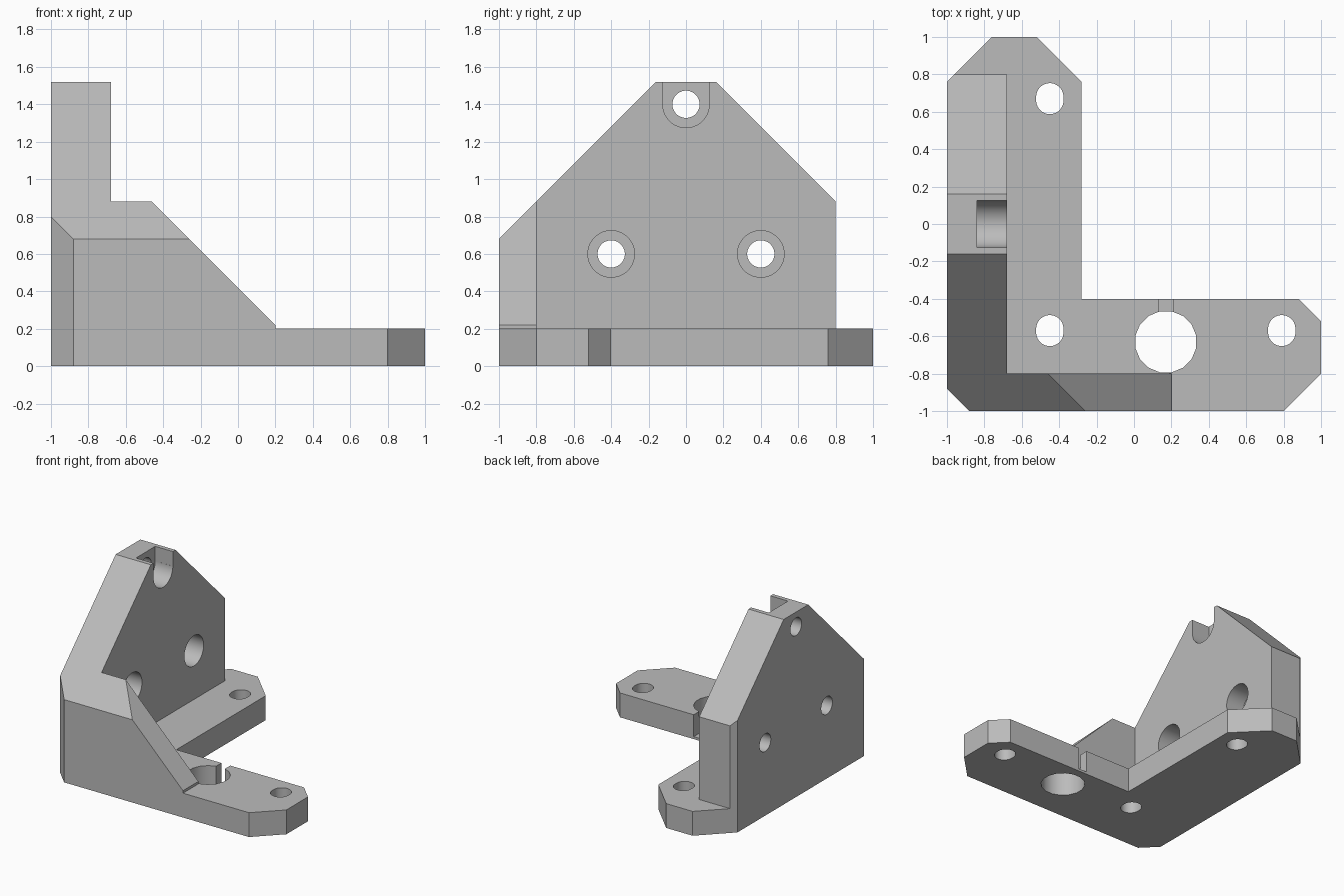
import bpy, bmesh, math
from mathutils import Matrix, Vector

cube = bpy.data.objects.get("Cube")
if cube:
    bpy.data.objects.remove(cube, do_unlink=True)

grey = bpy.data.materials.new("plain grey")
grey.use_nodes = True
colour = (0.5, 0.5, 0.5, 1)
grey.diffuse_color = colour
grey.node_tree.nodes["Principled BSDF"].inputs["Base Color"].default_value = colour


def make(name, bm):
    bmesh.ops.recalc_face_normals(bm, faces=bm.faces)
    mesh = bpy.data.meshes.new(name)
    bm.to_mesh(mesh)
    bm.free()
    mesh.materials.append(grey)
    ob = bpy.data.objects.new(name, mesh)
    bpy.context.collection.objects.link(ob)
    return ob


def block(name, low, high, bevels=()):
    """Box trimmed by planes, each given as a point and an outward normal."""
    bm = bmesh.new()
    low, high = Vector(low), Vector(high)
    bmesh.ops.create_cube(bm, size=1, matrix=Matrix.Translation((low + high) / 2)
                          @ Matrix.Diagonal((*(high - low), 1)))
    for point, normal in bevels:
        bmesh.ops.bisect_plane(bm, geom=bm.verts[:] + bm.edges[:] + bm.faces[:],
                               plane_co=point, plane_no=normal, clear_outer=True)
        bmesh.ops.holes_fill(bm, edges=[e for e in bm.edges if e.is_boundary])
    return make(name, bm)


def prism(name, outline, height):
    bm = bmesh.new()
    face = bm.faces.new([bm.verts.new((x, y, 0)) for x, y in outline])
    top = bmesh.ops.extrude_face_region(bm, geom=[face])["geom"]
    bmesh.ops.translate(bm, vec=(0, 0, height),
                        verts=[v for v in top if isinstance(v, bmesh.types.BMVert)])
    return make(name, bm)


def drill(name, centre, radius, length, axis="Z", sides=32, stretch=0):
    """Cylindrical cutter; stretch lengthens it along y into a slot."""
    bm = bmesh.new()
    bmesh.ops.create_cone(bm, cap_ends=True, segments=sides, radius1=radius,
                          radius2=radius, depth=length)
    bmesh.ops.rotate(bm, verts=bm.verts, matrix=Matrix.Rotation(math.pi / sides, 3, "Z"))
    for v in bm.verts:
        v.co.y += math.copysign(stretch, v.co.y)
    if axis == "X":
        bmesh.ops.rotate(bm, verts=bm.verts, matrix=Matrix.Rotation(math.pi / 2, 3, "Y"))
    bmesh.ops.translate(bm, verts=bm.verts, vec=centre)
    return make(name, bm)


def combine(body, tool, operation):
    mod = body.modifiers.new(tool.name, "BOOLEAN")
    mod.operation, mod.solver, mod.object = operation, "EXACT", tool
    bpy.context.view_layer.objects.active = body
    bpy.ops.object.modifier_apply(modifier=mod.name)
    bpy.data.objects.remove(tool, do_unlink=True)


# L-shaped base plate with clipped corners
bracket = prism("corner_bracket", [
    (-0.88, -1), (0.8, -1), (1, -0.8), (1, -0.52), (0.88, -0.4), (-0.28, -0.4),
    (-0.28, 0.76), (-0.52, 1), (-0.76, 1), (-1, 0.76), (-1, -0.88)], 0.2)

# Upright wall with sloping shoulders, and the sloping front gusset
front_corner = ((-1, -0.88, 0), (-1, -1, 0))
back_corner = ((-1, 0.76, 0), (-1, 1, 0))
front_slope = ((0, -0.16, 1.52), (0, -1, 1))
back_slope = ((0, 0.16, 1.52), (0, 1, 1))
side_slope = ((-0.46, 0, 0.88), (1, 0, 1))
wall = block("mounting_wall", (-1, -1, 0), (-0.68, 0.8, 1.52),
             [front_corner, back_corner, front_slope, back_slope])
gusset = block("front_gusset", (-1, -1, 0), (0.2, -0.8, 0.88),
               [front_corner, front_slope, side_slope])
combine(bracket, wall, "UNION")
combine(bracket, gusset, "UNION")

# Counterbored bolt holes through the wall, the top one open upward
cutters = []
for y, z in ((-0.4, 0.6), (0.4, 0.6), (0, 1.4)):
    cutters.append(drill("wall_hole", (-0.8, y, z), 0.073, 0.6, "X"))
    cutters.append(drill("wall_counterbore", (-0.74, y, z), 0.125, 0.2, "X"))
cutters.append(block("top_notch", (-0.84, -0.125, 1.4), (-0.6, 0.125, 1.6)))

# Slotted screw holes, the large hole and its narrow side slit in the base
for x, y in ((-0.45, 0.67), (-0.45, -0.57), (0.79, -0.57)):
    cutters.append(drill("base_hole", (x, y, 0.1), 0.073, 0.4, stretch=0.01))
cutters.append(drill("large_hole", (0.17, -0.63, 0.1), 0.166, 0.4, sides=16))
cutters.append(block("side_slit", (0.13, -0.6, 0.02), (0.21, -0.3, 0.3)))
for cutter in cutters:
    combine(bracket, cutter, "DIFFERENCE")

# Smooth hole walls, sharp edges elsewhere
bpy.ops.object.select_all(action="DESELECT")
bracket.select_set(True)
bpy.context.view_layer.objects.active = bracket
bpy.ops.object.shade_smooth_by_angle(angle=math.radians(30))
